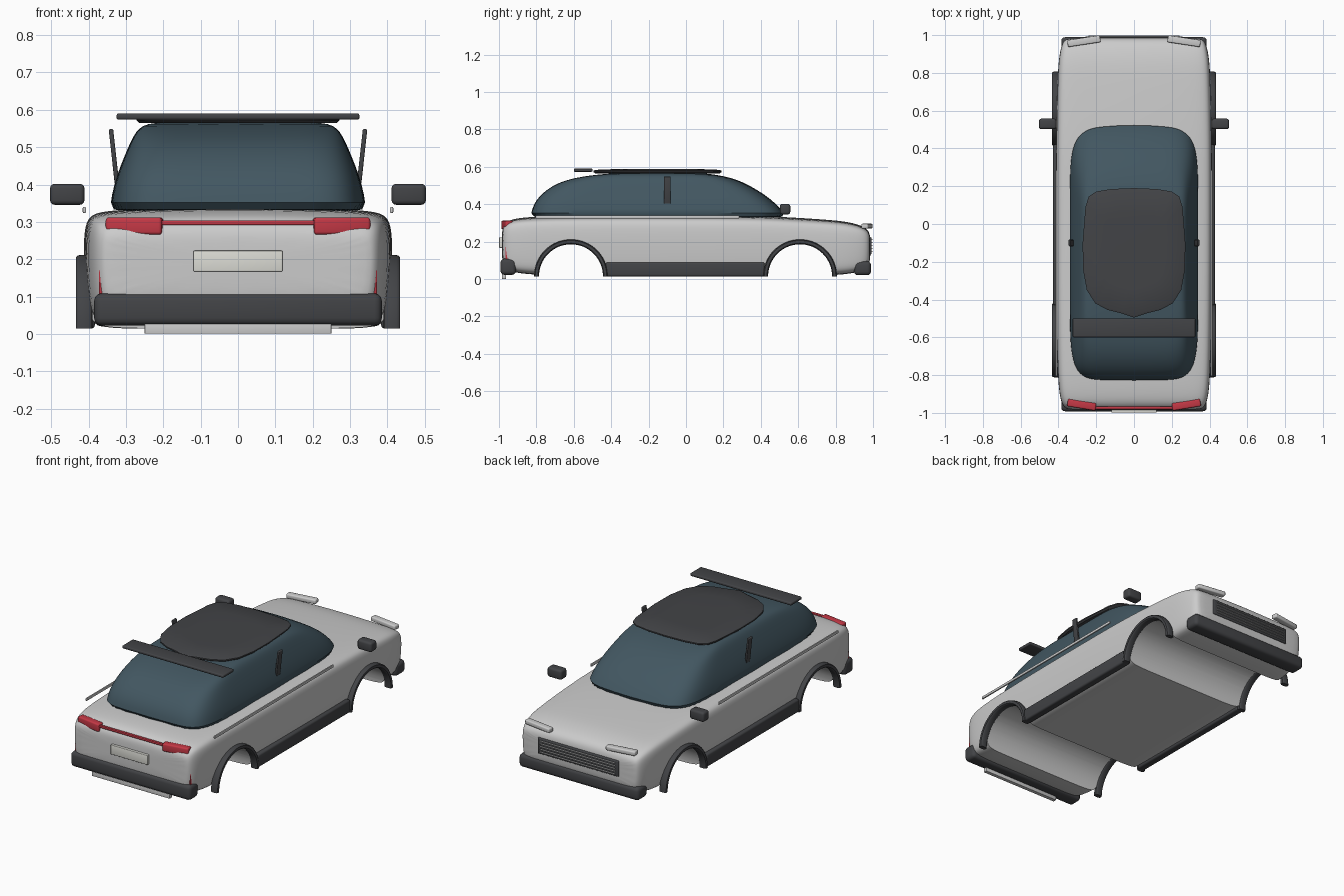
import bpy, bmesh, math
from mathutils import Matrix, Vector

if "Cube" in bpy.data.objects:
    bpy.data.objects.remove(bpy.data.objects["Cube"])


def material(name, rgb):
    m = bpy.data.materials.new(name)
    m.diffuse_color = (*rgb, 1)
    m.use_nodes = True
    m.node_tree.nodes["Principled BSDF"].inputs["Base Color"].default_value = m.diffuse_color
    return m


DARK = material("dark_trim", (0.055, 0.057, 0.062))
GLASS = material("tinted_glass", (0.055, 0.095, 0.12))
RED = material("red_lens", (0.55, 0.04, 0.06))
PLATE = material("plate_white", (0.72, 0.72, 0.67))


def finish(bm, name, mat=None, mods=(), angle=35):
    bmesh.ops.recalc_face_normals(bm, faces=bm.faces)
    me = bpy.data.meshes.new(name)
    bm.to_mesh(me)
    bm.free()
    ob = bpy.data.objects.new(name, me)
    bpy.context.collection.objects.link(ob)
    if mat:
        me.materials.append(mat)
    bpy.ops.object.select_all(action='DESELECT')
    bpy.context.view_layer.objects.active = ob
    ob.select_set(True)
    for kind, props in mods:
        m = ob.modifiers.new(kind.lower(), kind)
        for k, v in props.items():
            setattr(m, k, v)
        bpy.ops.object.modifier_apply(modifier=m.name)
    bpy.ops.object.shade_smooth_by_angle(angle=math.radians(angle))
    return ob


def box(name, loc, size, mat=None, bevel=0.004, rot_z=0, rot_y=0):
    bm = bmesh.new()
    bmesh.ops.create_cube(bm, size=1)
    bmesh.ops.scale(bm, vec=size, verts=bm.verts)
    if bevel:
        bmesh.ops.bevel(bm, geom=bm.edges[:], offset=bevel, segments=3,
                        profile=0.5, affect='EDGES')
    bm.transform(Matrix.Translation(loc) @ Matrix.Rotation(rot_z, 4, 'Z')
                 @ Matrix.Rotation(rot_y, 4, 'Y'))
    return finish(bm, name, mat)


def loft(rings, closed=False):
    bm = bmesh.new()
    vs = [[bm.verts.new(p) for p in r] for r in rings]
    n = len(vs[0])
    count = len(vs) if closed else len(vs) - 1
    for i in range(count):
        a, b = vs[i], vs[(i + 1) % len(vs)]
        for j in range(n):
            k = (j + 1) % n
            bm.faces.new((a[j], a[k], b[k], b[j]))
    if not closed:
        bm.faces.new(vs[0])
        bm.faces.new(vs[-1])
    return bm


# Wheel tunnel cutters
WHEELS = (-0.615, 0.61)
cutters = []
for y in WHEELS:
    bm = bmesh.new()
    bmesh.ops.create_cone(bm, cap_ends=True, segments=64, radius1=0.178, radius2=0.178, depth=1.2,
                          matrix=Matrix.Translation((0, y, 0.012)) @ Matrix.Rotation(math.pi / 2, 4, 'Y'))
    c = finish(bm, "wheel_cutter")
    c.hide_render = True
    c.hide_set(True)
    cutters.append(c)

# Lower body: cross-section lofted from tail to nose
half = [(0, 0), (.45, 0), (.86, 0), (.955, .05), (.985, .18), (1, .5), (1, .75),
        (.985, .88), (.95, .945), (.85, .98), (.45, 1), (0, 1.01)]
section = half + [(-u, v) for u, v in half[-2:0:-1]]
stations = [  # y, bottom, top, half width
    (-.985, .12, .25, .335), (-.977, .075, .285, .365), (-.95, .045, .312, .383),
    (-.9, .032, .324, .395), (-.8, .022, .333, .404), (-.5, .014, .338, .411),
    (0, .014, .338, .413), (.3, .014, .337, .413), (.5, .014, .332, .411),
    (.8, .02, .313, .404), (.88, .03, .301, .397), (.94, .042, .284, .386),
    (.975, .065, .262, .37), (.987, .11, .225, .34)]
body_rings = [[(u * w, y, zb + v * (zt - zb)) for u, v in section] for y, zb, zt, w in stations]
finish(loft(body_rings), "body_shell", None,
       [('SUBSURF', {'levels': 2})] +
       [('BOOLEAN', {'object': c, 'operation': 'DIFFERENCE', 'solver': 'EXACT'}) for c in cutters])

# Glass cabin: rounded plan outlines stacked upward
levels = [  # z, front end, rear end, half width
    (.315, .545, -.832, .342), (.35, .532, -.83, .342), (.40, .488, -.815, .332),
    (.45, .428, -.78, .315), (.50, .345, -.715, .294), (.53, .28, -.64, .28),
    (.55, .21, -.55, .266), (.563, .13, -.43, .245), (.569, .05, -.33, .19)]


def plan(z, yf, yr, w, n=48, e=0.3):
    pts = []
    for i in range(n):
        t = 2 * math.pi * i / n
        c, s = math.cos(t), math.sin(t)
        x = math.copysign(abs(c) ** e, c) * w
        y = (yf + yr) / 2 + math.copysign(abs(s) ** e, s) * (yf - yr) / 2
        if s > 0:
            y -= 0.035 * (x / w) ** 2 * s
        pts.append((x, y, z))
    return pts


finish(loft([plan(*l) for l in levels]), "glass_cabin", GLASS, [('SUBSURF', {'levels': 1})])

# Dark roof panel
edge = [(0, .19), (.12, .185), (.2, .172), (.24, .145), (.257, .09), (.272, -.1), (.27, -.24),
        (.25, -.35), (.205, -.42), (.14, -.455), (.06, -.475), (0, -.495)]
outline = edge + [(-x, y) for x, y in edge[-2:0:-1]]
roof_rings = [[(x * k, (y + .15) * k - .15, z) for x, y in outline]
              for k, z in ((.97, .565), (1, .572), (1, .579), (.97, .584), (.6, .589))]
finish(loft(roof_rings), "roof_panel", DARK)

# Rear roof spoiler
box("roof_spoiler", (0, -.55, .582), (.65, .1, .017), DARK, .006)


# Wheel arch trims: half rings with rounded section
def arch(name, x, y):
    rings = []
    for i in range(33):
        a = math.pi * i / 32
        ring = []
        for j in range(16):
            t = 2 * math.pi * j / 16
            c, s = math.cos(t), math.sin(t)
            r = .184 + .013 * math.copysign(abs(c) ** .6, c)
            px = x + .022 * math.copysign(abs(s) ** .6, s)
            ring.append((px, y + r * math.cos(a), .015 + r * math.sin(a)))
        rings.append(ring)
    finish(loft(rings), name, DARK)


# Parts repeated on both sides
for s, side in ((-1, "left"), (1, "right")):
    for y, end in zip(WHEELS, ("rear", "front")):
        arch(f"{end}_{side}_arch_trim", s * .412, y)
    box(f"{side}_sill", (s * .406, -.005, .052), (.046, .85, .075), DARK, .01)
    box(f"{side}_door_rail", (s * .411, -.26, .332), (.009, 1.09, .016), None, .003)
    box(f"{side}_mirror", (s * .457, .53, .374), (.092, .055, .056), DARK, .012)
    box(f"{side}_pillar", (s * .332, -.1, .475), (.012, .036, .148), DARK, .004, 0, s * .11)
    box(f"{side}_tail_light", (s * .277, -.957, .289), (.152, .04, .046), RED, .008, s * .16)
    box(f"{side}_rear_reflector", (s * .361, -.955, .14), (.022, .022, .07), RED, .004)
    box(f"{side}_headlight", (s * .265, .968, .283), (.175, .037, .026), None, .007, -s * .15)

# Tail details
box("tail_light_bar", (0, -.973, .298), (.42, .016, .013), RED, .003)
box("number_plate", (0, -.989, .195), (.238, .02, .056), PLATE, .003)
box("rear_bumper", (0, -.95, .066), (.77, .083, .086), DARK, .02)
box("rear_diffuser", (0, -.973, .014), (.5, .022, .026), None, .002)

# Nose details: bumper, grille and slats
box("front_bumper", (0, .944, .058), (.77, .09, .075), DARK, .02)
box("grille", (0, .979, .178), (.52, .026, .092), DARK, .006)
for i in range(5):
    box(f"grille_slat_{i + 1}", (0, .994, .146 + i * .016), (.48, .01, .004), None, .001)
